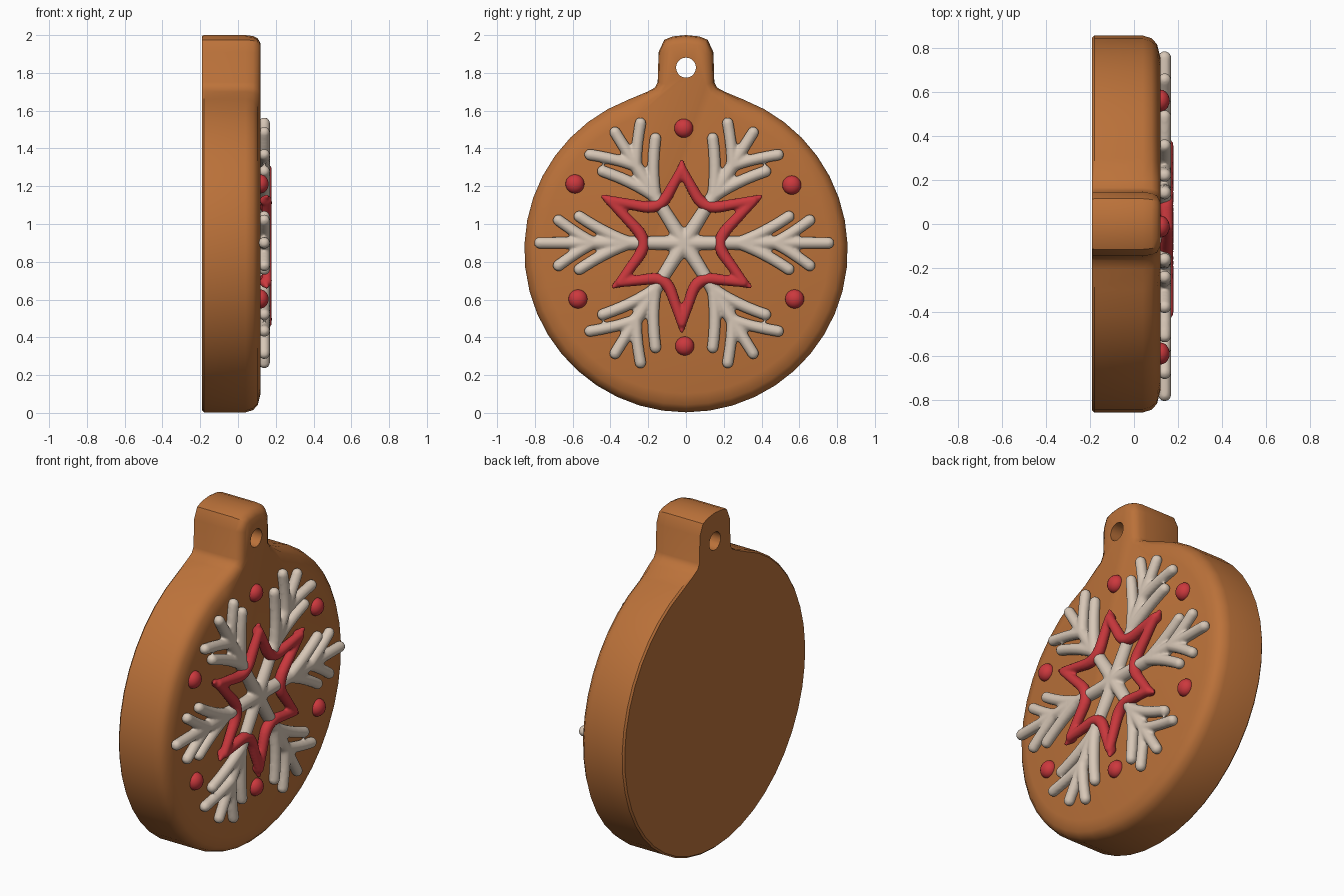
import bpy, bmesh, math
from mathutils import Vector, Matrix

if "Cube" in bpy.data.objects:
    bpy.data.objects.remove(bpy.data.objects["Cube"])


def material(name, rgb):
    m = bpy.data.materials.new(name)
    m.diffuse_color = (*rgb, 1)
    m.use_nodes = True
    m.node_tree.nodes["Principled BSDF"].inputs["Base Color"].default_value = m.diffuse_color
    return m


BROWN = material("gingerbread brown", (0.50, 0.168, 0.042))
CREAM = material("icing cream", (0.68, 0.57, 0.47))
RED = material("icing red", (0.60, 0.04, 0.047))


def finish(bm, name, mat):
    bmesh.ops.recalc_face_normals(bm, faces=bm.faces)
    me = bpy.data.meshes.new(name)
    bm.to_mesh(me)
    bm.free()
    ob = bpy.data.objects.new(name, me)
    bpy.context.collection.objects.link(ob)
    me.materials.append(mat)
    return ob


def activate(ob):
    bpy.ops.object.select_all(action='DESELECT')
    ob.select_set(True)
    bpy.context.view_layer.objects.active = ob


def smooth(ob, deg):
    activate(ob)
    bpy.ops.object.shade_smooth_by_angle(angle=math.radians(deg))


# --- cookie body: round outline with hanging tab, rounded front edge
half = [(0.07, 1.993), (0.115, 1.975), (0.145, 1.91), (0.15, 1.75),
        (0.165, 1.722), (0.205, 1.70)]
R, CZ, N = 0.856, 0.859, 19
a0 = math.asin(0.3 / R)
for i in range(N):
    a = a0 + (math.pi - a0) * i / N
    half.append((R * math.sin(a), CZ + R * math.cos(a)))
outline = ([(0, 2.0)] + half + [(0, CZ - R)] + [(-y, z) for y, z in reversed(half)])
pts = [Vector(p) for p in outline]
normals = []
for i, p in enumerate(pts):
    t = (pts[(i + 1) % len(pts)] - p).normalized() + (p - pts[i - 1]).normalized()
    normals.append(Vector((t.y, -t.x)).normalized())   # points inward

bm = bmesh.new()
loops = []
for x, inset in [(-0.19, 0.01), (-0.18, 0), (0.04, 0), (0.08, 0.012), (0.105, 0.04), (0.12, 0.10)]:
    ring = []
    for p, n in zip(pts, normals):
        q = p + n * inset * (0.45 if p.y > 1.69 else 1.0)
        ring.append(bm.verts.new((x, q.x, q.y)))
    loops.append(ring)
for a, b in zip(loops, loops[1:]):
    for i in range(len(a)):
        j = (i + 1) % len(a)
        bm.faces.new((a[i], a[j], b[j], b[i]))
bm.faces.new(loops[0])
bm.faces.new(loops[-1])
# orient inset inward check: normals must face the centre
body = finish(bm, "cookie_body", BROWN)

# --- string hole through the tab
bm = bmesh.new()
bmesh.ops.create_cone(bm, cap_ends=True, segments=20, radius1=0.053, radius2=0.053, depth=1,
                      matrix=Matrix.Translation((0, 0, 1.828)) @ Matrix.Rotation(math.pi / 2, 4, 'Y'))
cutter = finish(bm, "hole_cutter", BROWN)
cutter.hide_render = True
mod = body.modifiers.new("hole", 'BOOLEAN')
mod.operation, mod.object, mod.solver = 'DIFFERENCE', cutter, 'EXACT'
activate(body)
bpy.ops.object.modifier_apply(modifier="hole")
bpy.data.objects.remove(cutter)
smooth(body, 35)


# --- icing strokes: tapered round segments fused by a voxel remesh
def stroke(bm, path, top):
    """path: list of (y, z, radius); top: x height of the icing crest"""
    p3 = [(Vector((top - r, y, z)), r) for y, z, r in path]
    for p, r in p3:
        bmesh.ops.create_uvsphere(bm, u_segments=14, v_segments=10, radius=r,
                                  matrix=Matrix.Translation(p))
    for (p, r), (q, s) in zip(p3, p3[1:]):
        d = q - p
        if d.length > 1e-4:
            rot = d.to_track_quat('Z', 'Y').to_matrix().to_4x4()
            bmesh.ops.create_cone(bm, cap_ends=True, segments=14, radius1=r, radius2=s,
                                  depth=d.length, matrix=Matrix.Translation((p + q) / 2) @ rot)


def quad(a, b, c, n=6):
    return [tuple((1 - t) ** 2 * u + 2 * t * (1 - t) * v + t * t * w
                  for u, v, w in zip(a, b, c)) for t in [i / n for i in range(n + 1)]]


def icing(bm, name, mat):
    ob = finish(bm, name, mat)
    m = ob.modifiers.new("fuse", 'REMESH')
    m.mode, m.voxel_size = 'VOXEL', 0.008
    m = ob.modifiers.new("soften", 'SMOOTH')
    m.factor, m.iterations = 0.5, 6
    activate(ob)
    bpy.ops.object.modifier_apply(modifier="fuse")
    bpy.ops.object.modifier_apply(modifier="soften")
    smooth(ob, 80)
    return ob


# --- snowflake: six arms, each with two pairs of curved branches
SY, SZ = -0.01, 0.90
bm = bmesh.new()
horiz = (0.765, 0.665, 0.12, 0.12, 0.555, 0.14, 0.14)
diag = (0.69, 0.66, 0.14, 0.175, 0.55, 0.165, 0.165)
for deg, flip, dims in [(0, 1, horiz), (180, 1, horiz), (58, 1, diag), (122, -1, diag),
                        (-58, -1, diag), (-122, 1, diag)]:
    tip, ou, ov1, ov2, iu, iv1, iv2 = dims
    c, s = math.cos(math.radians(deg)), math.sin(math.radians(deg))

    def place(path):
        return [(SY + u * c - v * flip * s, SZ + u * s + v * flip * c, r) for u, v, r in path]

    stroke(bm, place([(0, 0, 0.042), (0.2, 0, 0.036), (0.38, 0, 0.04), (0.55, 0, 0.032), (tip, 0, 0.031)]), 0.17)
    for v in (ov1, -ov2):
        stroke(bm, place(quad((0.48, 0, 0.032), (0.56, v * 0.35, 0.03), (ou, v, 0.031))), 0.17)
    for v in (iv1, -iv2):
        stroke(bm, place(quad((0.29, 0, 0.034), (0.42, v * 0.35, 0.032), (iu, v, 0.031))), 0.17)
icing(bm, "snowflake_icing", CREAM)

# --- six pointed star outline with rounded inner corners
tips = [(-0.022, 1.29), (0.36, 1.125), (0.305, 0.69), (-0.022, 0.475), (-0.35, 0.69), (-0.405, 1.125)]
valleys = [(0.095, 1.075), (0.15, 0.905), (0.06, 0.72), (-0.105, 0.72), (-0.195, 0.905), (-0.14, 1.075)]
bm = bmesh.new()
for i in range(6):
    a, v, b = (Vector(p) for p in (tips[i], valleys[i], tips[(i + 1) % 6]))
    e1, e2 = v.lerp(a, 0.35), v.lerp(b, 0.35)
    arc = quad((*e1, 0.031), (*v, 0.034), (*e2, 0.031))
    stroke(bm, [(*a, 0.026)] + arc + [(*b, 0.026)], 0.18)
    # pointed star tip
    out = (a - Vector((-0.022, 0.895))).normalized()
    stroke(bm, [(*a, 0.026), (*(a + out * 0.04), 0.013)], 0.165)
icing(bm, "star_icing", RED)

# --- candy dots
for i, (y, z) in enumerate([(-0.012, 1.507), (0.56, 1.206), (0.575, 0.603),
                            (-0.007, 0.354), (-0.572, 0.603), (-0.588, 1.212)]):
    bm = bmesh.new()
    bmesh.ops.create_uvsphere(bm, u_segments=20, v_segments=12, radius=0.05,
                              matrix=Matrix.Translation((0.12, y, z)) @ Matrix.Diagonal((0.84, 1, 1, 1)))
    smooth(finish(bm, f"candy_dot_{i + 1}", RED), 80)
